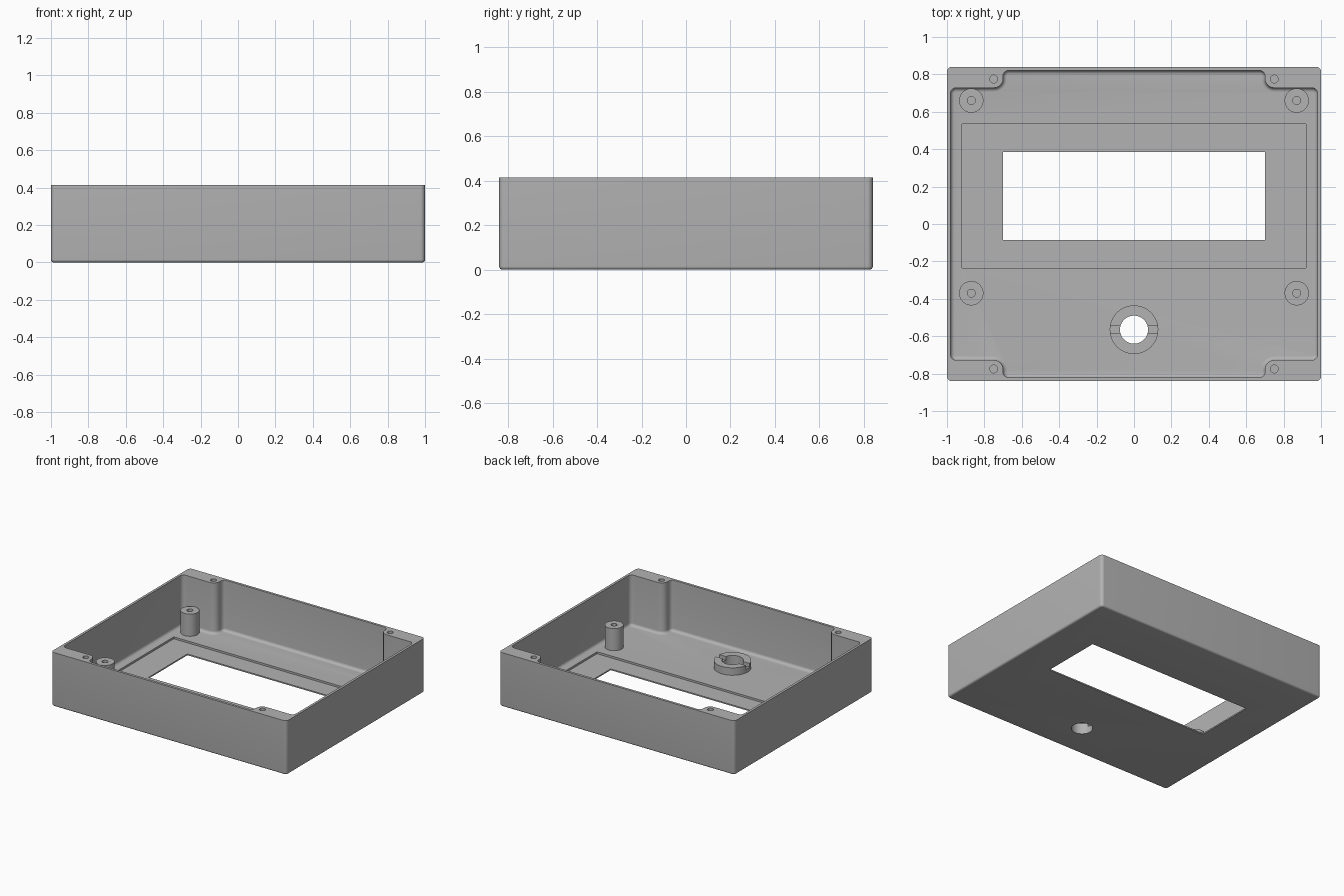
import bpy, bmesh
from math import sin, cos, pi, radians

cube = bpy.data.objects.get("Cube")
if cube:
    bpy.data.objects.remove(cube, do_unlink=True)

grey = bpy.data.materials.new("plain grey")
grey.use_nodes = True
colour = (0.45, 0.45, 0.45, 1)
grey.diffuse_color = colour
grey.node_tree.nodes["Principled BSDF"].inputs["Base Color"].default_value = colour

HEIGHT, FLOOR = 0.415, 0.025
HALF_Y = 0.84


def arc(cx, cy, r, start, sweep=90, steps=8):
    return [(cx + r * cos(radians(start + sweep * k / steps)),
             cy + r * sin(radians(start + sweep * k / steps))) for k in range(steps + 1)]


def mirror_quarter(quarter):
    """Complete a counter-clockwise outline from its +x +y quarter."""
    back = quarter[::-1]
    return (quarter + [(-x, y) for x, y in back]
            + [(-x, -y) for x, y in quarter] + [(x, -y) for x, y in back])


def box_outline(inset):
    r = 0.025 - inset
    return mirror_quarter(arc(1 - inset - r, HALF_Y - inset - r, r, 0))


def cavity_outline(inset):
    """Inside of the walls, stepping around the four corner blocks."""
    r, block_r = 0.03 - inset, 0.05 + inset
    x, y, bx, by = 0.981 - inset, 0.821 - inset, 0.70 - inset, 0.728 - inset
    return mirror_quarter(arc(x - r, by - r, r, 0)
                          + arc(bx + block_r, by + block_r, block_r, 270, -90)
                          + arc(bx - r, y - r, r, 0))


def finish(bm, name):
    bmesh.ops.recalc_face_normals(bm, faces=bm.faces)
    mesh = bpy.data.meshes.new(name)
    bm.to_mesh(mesh)
    bm.free()
    mesh.materials.append(grey)
    ob = bpy.data.objects.new(name, mesh)
    bpy.context.collection.objects.link(ob)
    return ob


def loft(name, layers, closed=False):
    """Skin a stack of (outline, z); cap the ends, or join them for a ring."""
    bm = bmesh.new()
    rings = [[bm.verts.new((x, y, z)) for x, y in pts] for pts, z in layers]
    pairs = list(zip(rings, rings[1:]))
    if closed:
        pairs.append((rings[-1], rings[0]))
    else:
        bm.faces.new(rings[0])
        bm.faces.new(rings[-1])
    for low, high in pairs:
        for k in range(len(low)):
            j = (k + 1) % len(low)
            bm.faces.new((low[k], low[j], high[j], high[k]))
    return finish(bm, name)


def circle(x, y, r, n=48):
    return [(x + r * cos(2 * pi * k / n), y + r * sin(2 * pi * k / n)) for k in range(n)]


def rect(x0, x1, y0, y1):
    return [(x0, y0), (x1, y0), (x1, y1), (x0, y1)]


def prism(name, outline, z0, z1):
    return loft(name, [(outline, z0), (outline, z1)])


def rounded_bottom(outline, z0, z1, r, steps=6):
    layers = []
    for k in range(steps + 1):
        a = pi / 2 * k / steps
        layers.append((outline(r * (1 - sin(a))), z0 + r * (1 - cos(a))))
    return layers + [(outline(0), z1)]


def cut(ob, cutter):
    mod = ob.modifiers.new("cut", 'BOOLEAN')
    mod.operation, mod.solver, mod.object = 'DIFFERENCE', 'EXACT', cutter
    bpy.context.view_layer.objects.active = ob
    bpy.ops.object.modifier_apply(modifier=mod.name)
    bpy.data.objects.remove(cutter, do_unlink=True)


# Open tray with rounded bottom edges and filleted inside
tray = loft("tray", rounded_bottom(box_outline, 0, HEIGHT, 0.015))
cut(tray, loft("cavity", rounded_bottom(cavity_outline, FLOOR, 0.5, 0.022)))

# Display recess, window and shaft hole in the floor
cut(tray, prism("recess", rect(-0.92, 0.92, -0.235, 0.535), 0.01, 0.1))
cut(tray, prism("window", rect(-0.70, 0.70, -0.085, 0.385), -0.1, 0.1))
cut(tray, prism("shaft_hole", circle(0, -0.565, 0.075), -0.1, 0.1))

# Screw holes in the corner blocks
for sx in (-1, 1):
    for sy in (-1, 1):
        cut(tray, prism("screw_hole", circle(sx * 0.75, sy * 0.775, 0.021, 24), 0.2, 0.5))
parts = [tray]

# Hollow standoffs for the board
for side, sx in (("left", 1), ("right", -1)):
    for end, y in (("back", 0.66), ("front", -0.37)):
        x = sx * 0.87
        parts.append(loft(f"standoff_{end}_{side}", [
            (circle(x, y, 0.065), FLOOR - 0.01), (circle(x, y, 0.065), 0.195),
            (circle(x, y, 0.021), 0.195), (circle(x, y, 0.021), 0.04)]))

# Slotted collar around the shaft hole
collar = loft("shaft_collar", [
    (circle(0, -0.565, 0.13), FLOOR), (circle(0, -0.565, 0.13), 0.082),
    (circle(0, -0.565, 0.075), 0.082), (circle(0, -0.565, 0.075), FLOOR)], closed=True)
cut(collar, prism("slot", rect(-0.2, 0.2, -0.586, -0.544), 0.052, 0.2))
parts.append(collar)

# Smooth rounded surfaces, keep edges sharp
bpy.ops.object.select_all(action='DESELECT')
for ob in parts:
    ob.select_set(True)
bpy.context.view_layer.objects.active = tray
bpy.ops.object.shade_smooth_by_angle(angle=radians(30))
